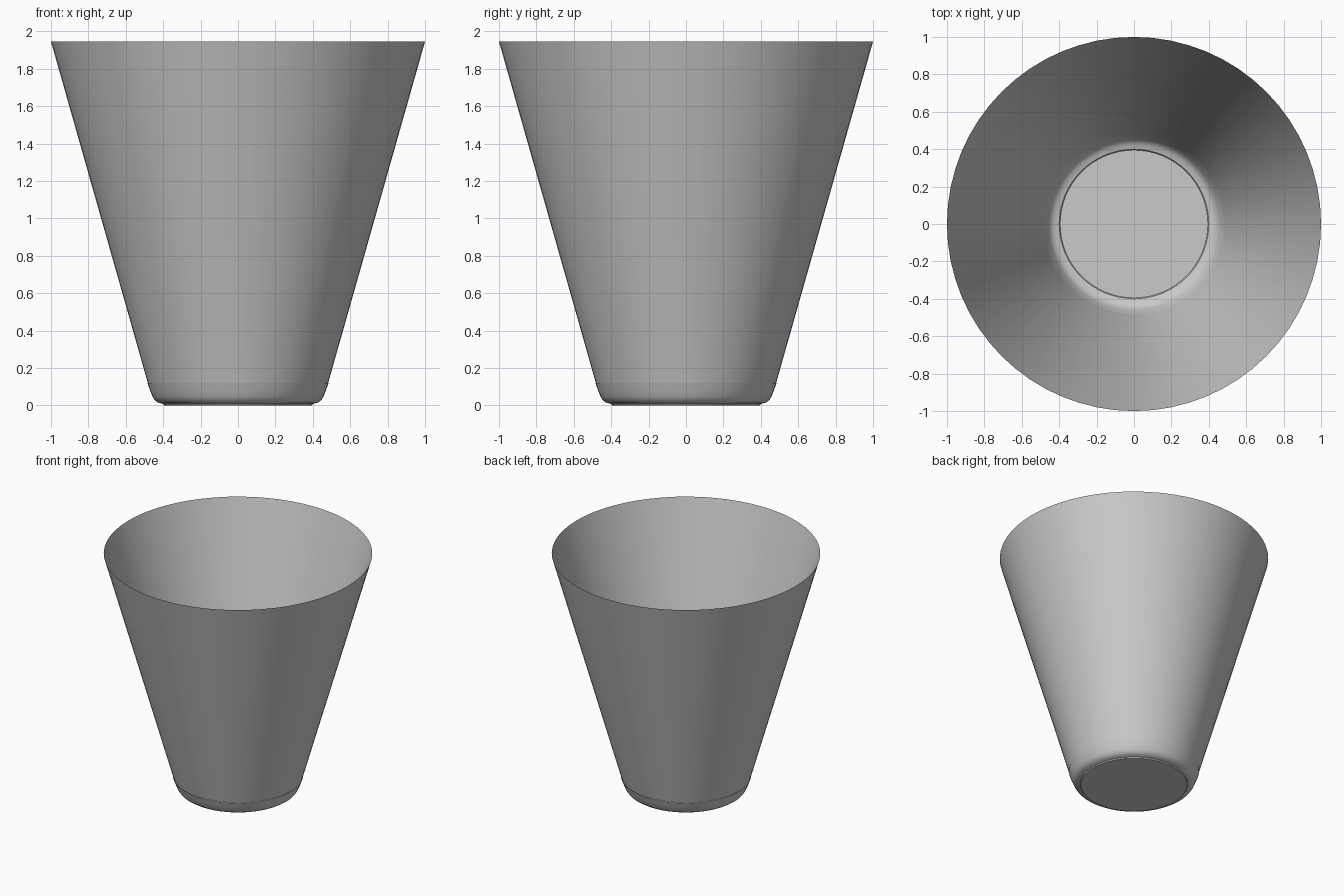
import bpy, bmesh
from math import cos, sin, tau, radians

cube = bpy.data.objects.get("Cube")
if cube:
    bpy.data.objects.remove(cube, do_unlink=True)

SEGMENTS = 64

grey = bpy.data.materials.new("plain grey")
grey.use_nodes = True
colour = (0.59, 0.59, 0.59, 1)
grey.diffuse_color = colour
grey.node_tree.nodes["Principled BSDF"].inputs["Base Color"].default_value = colour


def lathe(name, profile, floor=False):
    """Turn a (radius, height) profile around z into an open shell."""
    bm = bmesh.new()
    rings = [[bm.verts.new((r * cos(tau * i / SEGMENTS), r * sin(tau * i / SEGMENTS), z))
              for i in range(SEGMENTS)] for r, z in profile]
    for low, high in zip(rings, rings[1:]):
        for i in range(SEGMENTS):
            j = (i + 1) % SEGMENTS
            bm.faces.new((low[i], low[j], high[j], high[i]))
    if floor:
        bm.faces.new(rings[0][::-1])
    mesh = bpy.data.meshes.new(name)
    bm.to_mesh(mesh)
    bm.free()
    mesh.materials.append(grey)
    obj = bpy.data.objects.new(name, mesh)
    bpy.context.collection.objects.link(obj)
    bpy.ops.object.select_all(action="DESELECT")
    obj.select_set(True)
    bpy.context.view_layer.objects.active = obj
    bpy.ops.object.shade_smooth_by_angle(angle=radians(40))
    return obj


# Flaring thin wall, open at the rim
lathe("cup_wall", [(0.482, 0.12), (1.0, 1.945)])

# Rounded foot with the flat floor
lathe("cup_base", [(0.395, 0), (0.40, 0.008), (0.425, 0.014), (0.443, 0.026),
                   (0.456, 0.045), (0.47, 0.08), (0.485, 0.12)], floor=True)
